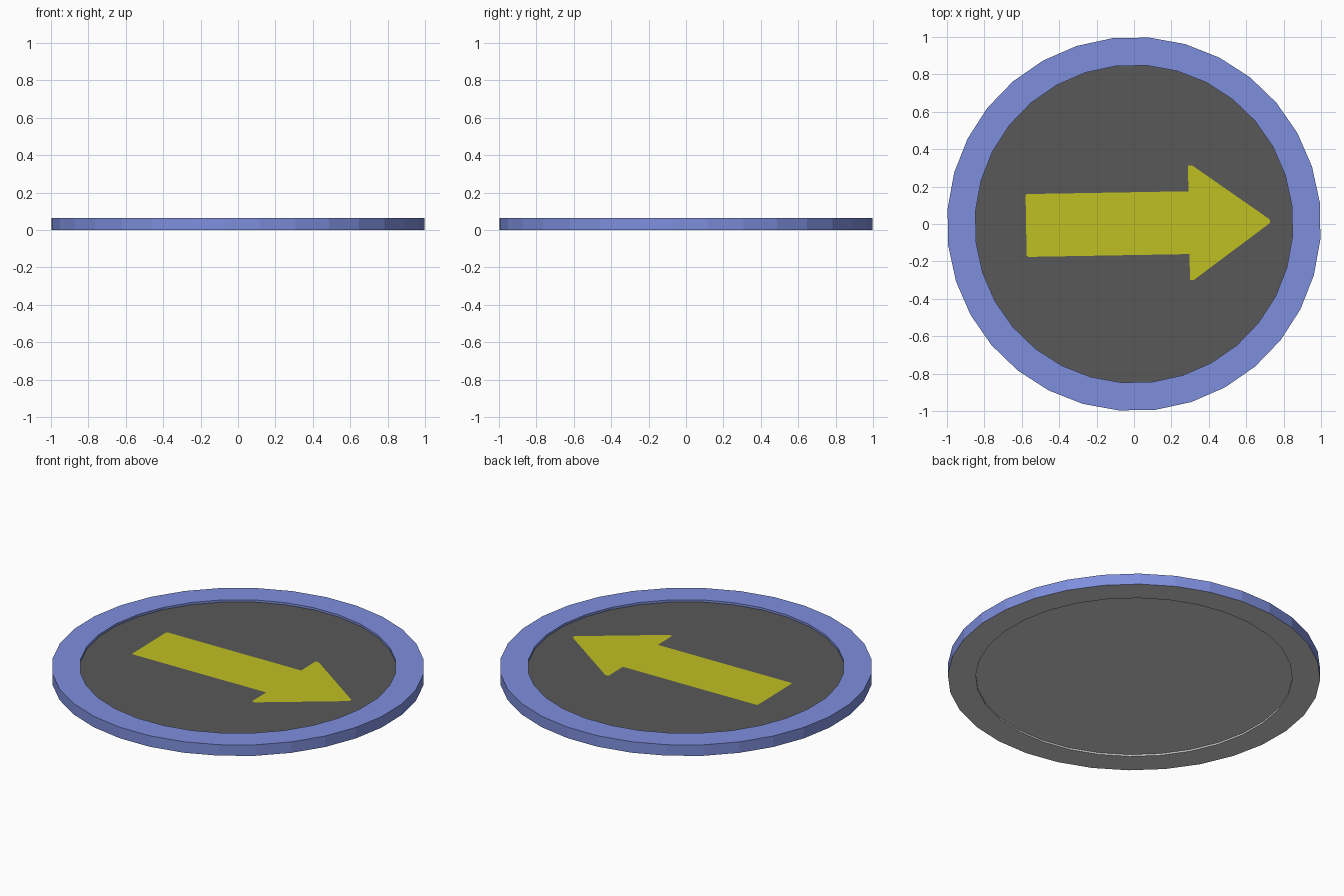
import bpy, bmesh, math

if "Cube" in bpy.data.objects:
    bpy.data.objects.remove(bpy.data.objects["Cube"])

N = 32                       # sides
TILT = math.radians(1.0)     # whole pad is turned slightly
R_OUT, R_IN, H = 1.0, 0.85, 0.065
TOP, BOTTOM = 0.052, 0.01    # heights of the recessed centre faces


def material(name, col):
    m = bpy.data.materials.new(name)
    m.diffuse_color = (*col, 1)
    m.use_nodes = True
    m.node_tree.nodes["Principled BSDF"].inputs["Base Color"].default_value = m.diffuse_color
    return m


blue = material("soft blue", (0.21, 0.275, 0.73))
grey = material("dark grey", (0.098, 0.098, 0.098))
yellow = material("olive yellow", (0.52, 0.53, 0.015))
pale = material("pale grey", (0.66, 0.66, 0.66))


def finish(name, bm, mats):
    me = bpy.data.meshes.new(name)
    bm.to_mesh(me)
    bm.free()
    for m in mats:
        me.materials.append(m)
    ob = bpy.data.objects.new(name, me)
    bpy.context.collection.objects.link(ob)
    return ob


def circle(bm, r, z):
    step = 2 * math.pi / N
    return [bm.verts.new((r * math.cos((i + 0.5) * step + TILT),
                          r * math.sin((i + 0.5) * step + TILT), z)) for i in range(N)]


def loop_edges(bm, vs):
    return [bm.edges.new((vs[i - 1], vs[i])) for i in range(len(vs))]


# Rim: blue top and sides, pale underside
bm = bmesh.new()
profile = [(R_IN, BOTTOM), (R_IN, 0), (R_OUT, 0), (R_OUT, H), (R_IN, H), (R_IN, TOP)]
rings = [circle(bm, r, z) for r, z in profile]
for k, (a, b) in enumerate(zip(rings, rings[1:])):
    for i in range(N):
        j = (i + 1) % N
        f = bm.faces.new((a[i], a[j], b[j], b[i]))
        f.material_index = 1 if k < 2 else 0
finish("rim", bm, [blue, pale])

# Centre panel top: grey with the arrow cut into it (mirrored half outline)
half = [(0.726, 0.010), (0.316, 0.306), (0.294, 0.306), (0.294, 0.168),
        (-0.570, 0.168), (-0.577, 0.161)]
outline = half + [(x, -y) for x, y in reversed(half)]
c, s = math.cos(TILT), math.sin(TILT)
bm = bmesh.new()
rim_vs = circle(bm, R_IN, TOP)
arrow_vs = [bm.verts.new((x * c - y * s, x * s + y * c + 0.002, TOP)) for x, y in outline]
edges = loop_edges(bm, rim_vs) + loop_edges(bm, arrow_vs)
bmesh.ops.triangle_fill(bm, edges=edges, use_beauty=True, normal=(0, 0, 1))
arrow = bm.faces.new(arrow_vs)
arrow.material_index = 1
for f in bm.faces:
    f.normal_update()
    if f.normal.z < 0:
        f.normal_flip()
finish("centre_panel", bm, [grey, yellow])

# Centre panel underside
bm = bmesh.new()
bm.faces.new(list(reversed(circle(bm, R_IN, BOTTOM))))
finish("underside_panel", bm, [pale])
